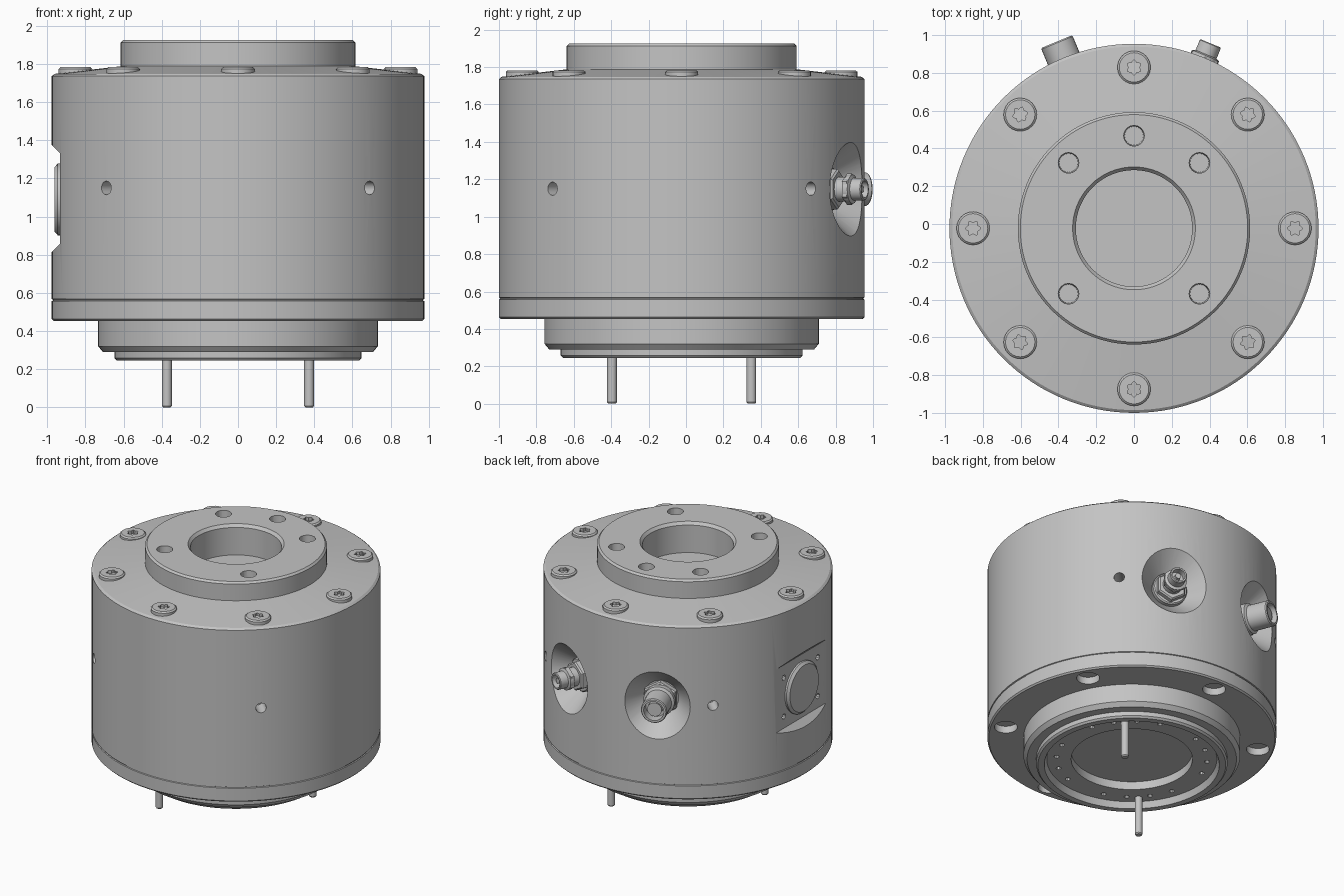
import bpy, bmesh, math
from mathutils import Matrix, Vector

if "Cube" in bpy.data.objects:
    bpy.data.objects.remove(bpy.data.objects["Cube"])

CY = -0.023                      # body axis in y
AXIS = Matrix.Translation((0, CY, 0))
metal = bpy.data.materials.new("grey metal")
metal.diffuse_color = (0.55, 0.55, 0.55, 1)
metal.use_nodes = True
metal.node_tree.nodes["Principled BSDF"].inputs["Base Color"].default_value = metal.diffuse_color


def rot(deg, axis):
    return Matrix.Rotation(math.radians(deg), 4, axis)


def radial(az, rho, z):
    """Frame whose local z points outwards from the body axis."""
    return AXIS @ rot(az, 'Z') @ Matrix.Translation((rho, 0, z)) @ rot(90, 'Y')


def upright(az, rho, z=0):
    return AXIS @ rot(az, 'Z') @ Matrix.Translation((rho, 0, z))


def finish(bm, name, smooth=True):
    bmesh.ops.recalc_face_normals(bm, faces=bm.faces[:])
    me = bpy.data.meshes.new(name)
    bm.to_mesh(me)
    bm.free()
    me.materials.append(metal)
    ob = bpy.data.objects.new(name, me)
    bpy.context.collection.objects.link(ob)
    if smooth:
        shade(ob)
    return ob


def activate(ob):
    bpy.ops.object.select_all(action='DESELECT')
    ob.select_set(True)
    bpy.context.view_layer.objects.active = ob


def shade(ob):
    activate(ob)
    bpy.ops.object.shade_smooth_by_angle(angle=math.radians(30))


def lathe(name, profile, matrix, seg=32, star=0, smooth=True):
    """Spin (radius, height) points; star = radius inside which a six-lobe socket is shaped."""
    bm = bmesh.new()
    rings = []
    for r, z in profile:
        if r == 0:
            rings.append([bm.verts.new((0, 0, z))] * seg)
            continue
        ring = []
        for i in range(seg):
            a = 2 * math.pi * i / seg
            k = r * (1 + 0.2 * math.cos(6 * a)) if r < star else r
            ring.append(bm.verts.new((k * math.cos(a), k * math.sin(a), z)))
        rings.append(ring)
    for a, b in zip(rings, rings[1:]):
        for i in range(seg):
            j = (i + 1) % seg
            vs = list(dict.fromkeys((a[i], a[j], b[j], b[i])))
            bm.faces.new(vs)
    bm.transform(matrix)
    return finish(bm, name, smooth)


# Housing: bore, top flange, sloped lid, barrel with seam, lower hub and lip
housing = lathe("housing", [
    (0, 1.70), (.308, 1.70), (.308, 1.905), (.325, 1.926), (.602, 1.926), (.615, 1.912),
    (.615, 1.788), (.962, 1.748), (.977, 1.736), (.977, .568), (.971, .565), (.971, .560),
    (.977, .557), (.977, .463), (.967, .453), (.733, .453), (.733, .32), (.708, .29),
    (.647, .29), (.647, .258), (.635, .245), (.592, .245), (.575, .29), (.41, .29),
    (.41, .35), (0, .35)], AXIS, 128, smooth=False)

# Cutters for every hole and recess
cut = bmesh.new()


def drill(matrix, r1, r2, depth, seg=24):
    bmesh.ops.create_cone(cut, cap_ends=True, segments=seg, radius1=r1, radius2=r2,
                          depth=depth, matrix=matrix)


for az in (67.5, 112.5):                         # countersinks for connectors
    drill(radial(az, .965, 1.147), .12, .36, .27, 48)
for az in (45, 135, 225, 315):                   # side holes
    drill(radial(az, .95, 1.15), .036, .036, .2, 16)
for az in (45, 90, 135, 225, 315):               # flange holes
    drill(upright(az, .49, 1.90), .05, .058, .24, 16)
for k in range(6):                               # underside counterbores
    drill(upright(30 + 60 * k, .865, .45), .078, .078, .11)
for k in range(4):                               # small holes on the hub floor
    for d in (-27, -9, 9, 27):
        drill(upright(45 + 90 * k + d, .51, .29), .018, .018, .06, 10)
for y in (-.2, .2):                              # screw holes on the flat pad
    for z in (.945, 1.235):
        drill(Matrix.Translation((-.93, CY + y, z)) @ rot(90, 'Y'), .02, .02, .06, 10)
pad = [(-.932, .858), (-.932, 1.33), (-1.04, 1.438), (-1.04, .75)]
f = cut.faces.new([cut.verts.new((x, CY - .5, z)) for x, z in pad])
ext = bmesh.ops.extrude_face_region(cut, geom=[f])
bmesh.ops.translate(cut, vec=Vector((0, 1, 0)),
                    verts=[v for v in ext['geom'] if isinstance(v, bmesh.types.BMVert)])
cutter = finish(cut, "hole_cutters", False)
cutter.hide_render = True

mod = housing.modifiers.new("holes", 'BOOLEAN')
mod.operation = 'DIFFERENCE'
mod.solver = 'EXACT'
mod.use_self = True
mod.object = cutter
activate(housing)
bpy.ops.object.modifier_apply(modifier=mod.name)
bpy.data.objects.remove(cutter, do_unlink=True)
shade(housing)

# Lid bolts with six-lobe sockets
for k in range(8):
    lathe(f"lid_bolt_{k + 1}", [(0, 1.758), (.034, 1.758), (.034, 1.783), (.078, 1.783),
                                (.088, 1.774), (.088, 1.735)], upright(45 * k, .852), 24, .05)

# Round cover on the flat pad
lathe("pad_cover", [(.188, .92), (.188, .945), (.17, .961), (0, .963)],
      radial(180, 0, 1.09), 48)

# Two locating pins
for k, az in enumerate((45, 225)):
    lathe(f"locating_pin_{k + 1}", [(0, 0), (.02, 0), (.026, .008), (.026, .30)],
          upright(az, .527), 20)

# Wide socket connector
A = radial(112.5, 0, 1.147)
lathe("wide_connector_nut", [(.125, .82), (.125, .868), (.115, .878), (0, .878)], A, 6)
lathe("wide_connector_barrel", [
    (.108, .87), (.108, .91), (.09, .92), (.09, 1.063), (.084, 1.07), (.07, 1.07),
    (.07, 1.0), (.05, 1.0), (.05, 1.045), (0, 1.045)], A, 32)

# Slim connector with hexagonal collar
B = radial(67.5, 0, 1.147)
lathe("slim_connector_flange", [(.12, .82), (.12, .86), (.112, .868), (0, .868)], B, 32)
lathe("slim_connector_nut", [(.108, .86), (.108, .90), (.098, .91), (0, .91)], B, 6)
lathe("slim_connector_barrel", [
    (.066, .90), (.066, .96), (.078, .965), (.078, .99), (.06, .997), (.06, 1.055),
    (.055, 1.06), (.045, 1.06), (.045, 1.01), (.02, 1.01), (.02, 1.045), (0, 1.045)], B, 32)
lathe("slim_connector_collar", [(.06, .958), (.085, .958), (.085, .985), (.06, .985)], B, 6)
